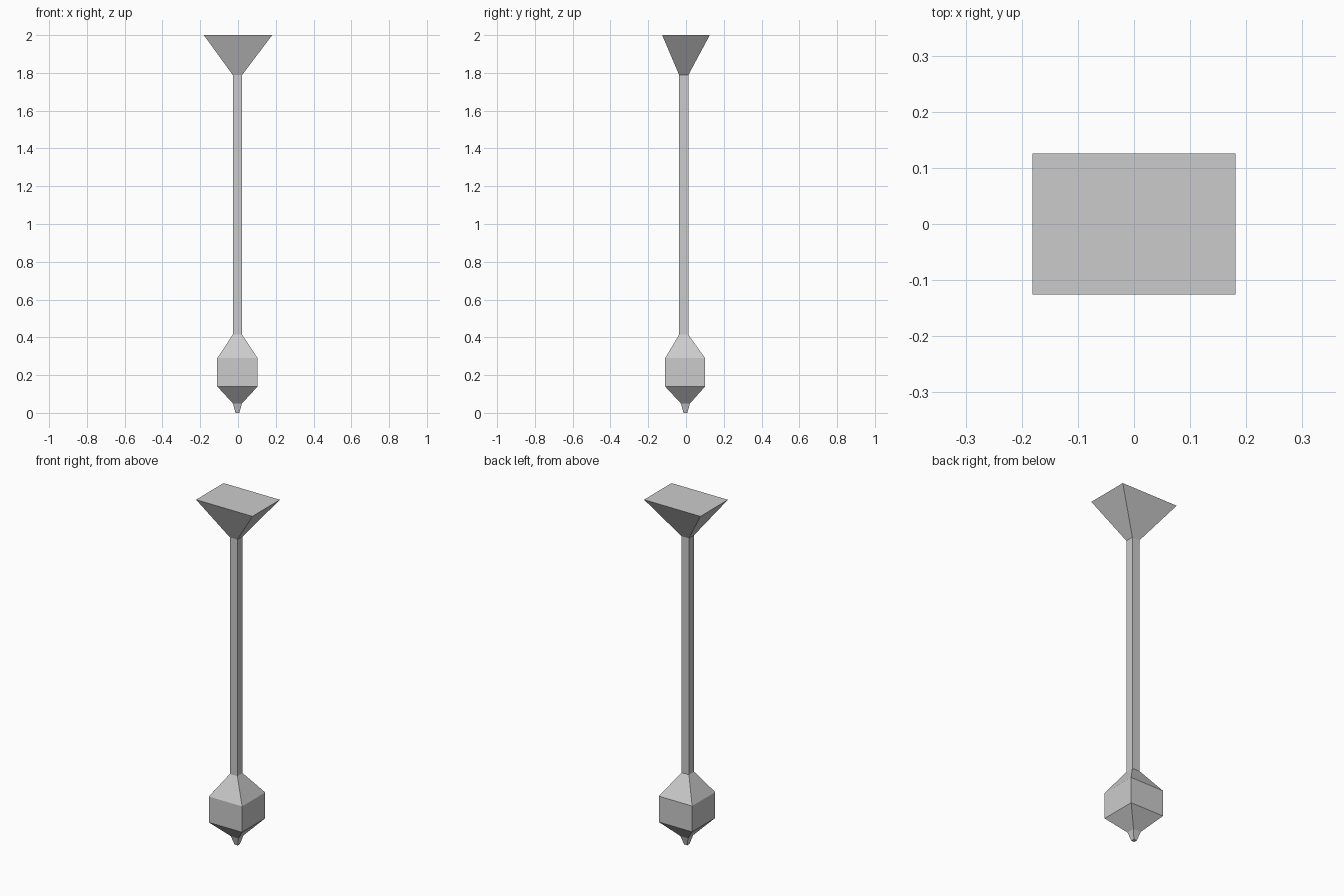
import bpy
import bmesh

cube = bpy.data.objects.get("Cube")
if cube:
    bpy.data.objects.remove(cube, do_unlink=True)

grey = bpy.data.materials.new("plain_grey")
grey.use_nodes = True
grey.diffuse_color = (0.6, 0.6, 0.6, 1)
grey.node_tree.nodes["Principled BSDF"].inputs["Base Color"].default_value = (0.6, 0.6, 0.6, 1)


def loft(name, sections, cap_bottom=False, cap_top=False):
    """Join rectangular sections (centre x, centre y, half x, half y, z), bottom to top."""
    bm = bmesh.new()
    rings = []
    for cx, cy, hx, hy, z in sections:
        corners = ((-1, -1), (1, -1), (1, 1), (-1, 1))
        rings.append([bm.verts.new((cx + sx * hx, cy + sy * hy, z)) for sx, sy in corners])
    for low, high in zip(rings, rings[1:]):
        for i in range(4):
            j = (i + 1) % 4
            bm.faces.new((low[i], low[j], high[j], high[i]))
    if cap_bottom:
        bm.faces.new(rings[0][::-1])
    if cap_top:
        bm.faces.new(rings[-1])
    mesh = bpy.data.meshes.new(name)
    bm.to_mesh(mesh)
    bm.free()
    mesh.materials.append(grey)
    obj = bpy.data.objects.new(name, mesh)
    bpy.context.collection.objects.link(obj)
    return obj


# Sections shared by neighbouring parts
tip_end = (-0.003, -0.003, 0.01, 0.01, 0)
neck = (-0.003, -0.003, 0.024, 0.024, 0.05)
bulb_low = (-0.003, -0.005, 0.107, 0.106, 0.14)
bulb_high = (-0.003, -0.005, 0.107, 0.106, 0.29)
rod_low = (-0.003, -0.012, 0.024, 0.024, 0.415)
rod_high = (-0.003, -0.012, 0.024, 0.024, 1.788)
head_top = (0, 0, 0.181, 0.126, 2)

# Small point, weighted bulb, long rod and flared head
loft("bottom_tip", [tip_end, neck], cap_bottom=True)
loft("bulb", [neck, bulb_low, bulb_high, rod_low])
loft("rod", [rod_low, rod_high])
loft("flared_head", [rod_high, head_top], cap_top=True)
